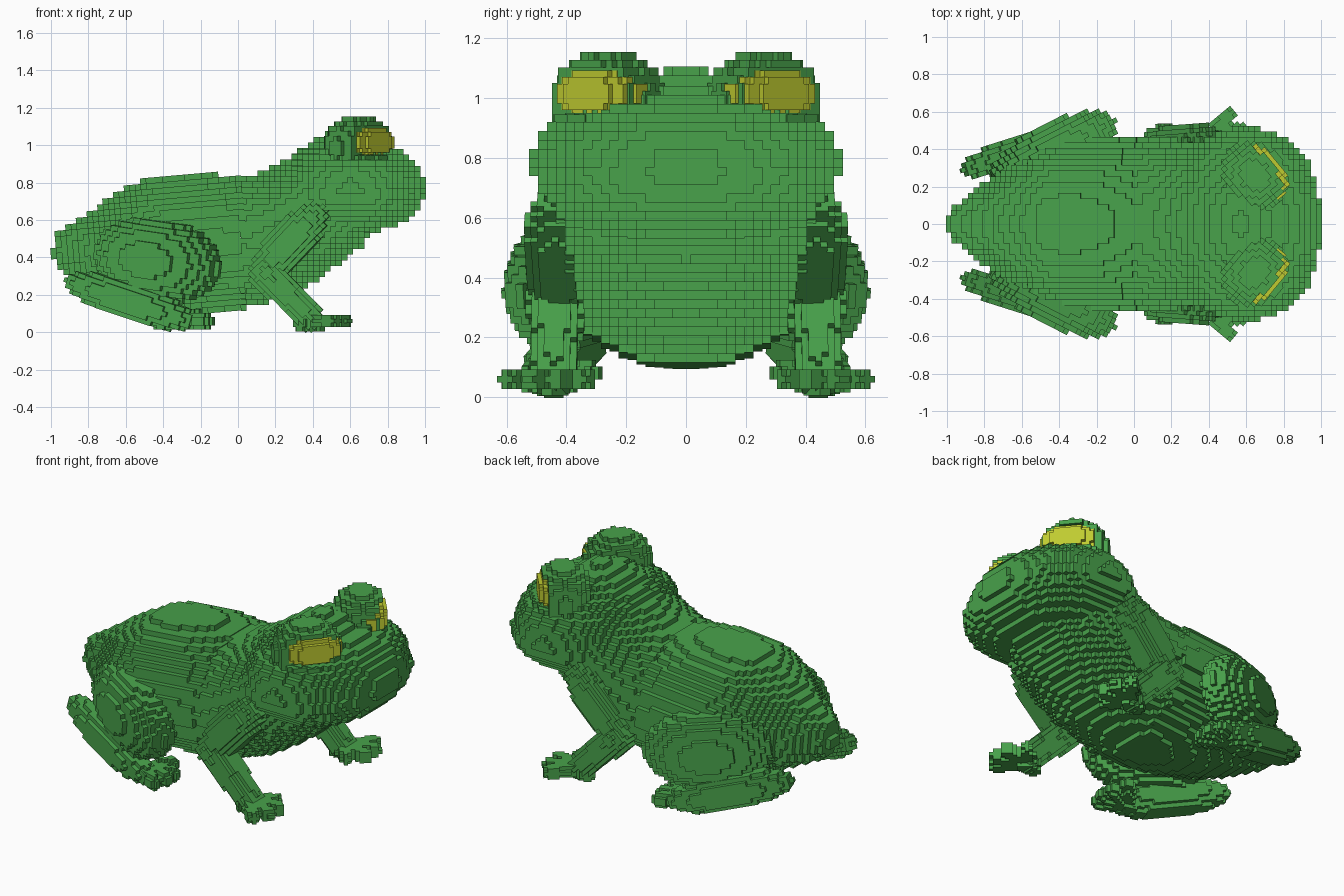
import bpy
from math import radians, ceil
from mathutils import Matrix, Vector

if "Cube" in bpy.data.objects:
    bpy.data.objects.remove(bpy.data.objects["Cube"])


def material(name, rgb):
    m = bpy.data.materials.new(name)
    m.diffuse_color = (*rgb, 1)
    m.use_nodes = True
    m.node_tree.nodes["Principled BSDF"].inputs["Base Color"].default_value = m.diffuse_color
    return m


GREEN = material("green skin", (0.065, 0.36, 0.07))
YELLOW = material("yellow eye", (0.52, 0.60, 0.03))
SIDES = []
for ax in range(3):
    for s in (-1, 1):
        d = [0, 0, 0]
        d[ax] = s
        quad = []
        for u, v in ((0, 0), (1, 0), (1, 1), (0, 1)):
            c = [0, 0, 0]
            c[ax] = (s + 1) // 2
            c[(ax + 1) % 3], c[(ax + 2) % 3] = u, v
            quad.append(tuple(c))
        SIDES.append((tuple(d), quad if s > 0 else quad[::-1]))


def voxels(name, inside, size, frame, step=0.03, mat=GREEN, mirror=False):
    """Fill a solid with cubes on the grid of 'frame', keeping outer faces only."""
    n = [ceil(s / step) + 1 for s in size]
    cells = {(i, j, k)
             for i in range(-n[0], n[0] + 1)
             for j in range(-n[1], n[1] + 1)
             for k in range(-n[2], n[2] + 1)
             if inside(Vector((i, j, k)) * step)}
    index, faces = {}, []
    for c in sorted(cells):
        for d, quad in SIDES:
            if tuple(a + b for a, b in zip(c, d)) not in cells:
                faces.append([index.setdefault(tuple(a + b for a, b in zip(c, q)), len(index))
                              for q in quad])
    half = Vector((0.5, 0.5, 0.5))
    verts = [frame @ ((Vector(p) - half) * step) for p in index]
    me = bpy.data.meshes.new(name)
    me.from_pydata(verts, [], faces)
    me.materials.append(mat)
    ob = bpy.data.objects.new(name, me)
    bpy.context.collection.objects.link(ob)
    if mirror:
        m = ob.modifiers.new("mirror", 'MIRROR')
        m.use_axis = (False, True, False)
        m.use_mirror_merge = False
    return ob


def frame_at(center, direction=(1, 0, 0)):
    rot = Vector(direction).to_track_quat('X', 'Z').to_matrix().to_4x4()
    return Matrix.Translation(center) @ rot


def ellipsoid(name, center, radii, direction=(1, 0, 0), power=2.0, low=None, cut=None, **kw):
    """Ellipsoid, optionally boxier below its middle ('low') or with a hollow ('cut')."""
    def inside(p):
        if cut and cut(p):
            return False
        e = low if low and p.z < 0 else power
        return sum(abs(a / r) ** e for a, r in zip(p, radii)) <= 1
    return voxels(name, inside, radii, frame_at(center, direction), **kw)


def lofted(name, stations, frame, size, step=0.03, power=2.0):
    """Solid with oval sections; stations are (x, top, bottom, half width)."""
    def inside(p):
        w = frame @ p
        for a, b in zip(stations, stations[1:]):
            if a[0] <= w.x <= b[0]:
                t = (w.x - a[0]) / (b[0] - a[0])
                top, bot, wid = (a[i] + (b[i] - a[i]) * t for i in (1, 2, 3))
                z = (w.z - (top + bot) / 2) / ((top - bot) / 2)
                return abs(z) ** power + abs(w.y / wid) ** power <= 1
        return False
    return voxels(name, inside, size, frame, step)


def limb(name, bones, frame, size, step=0.022):
    """Union of tapered capsules (start, end, start radius, end radius)."""
    bones = [(Vector(a), Vector(b), r, s) for a, b, r, s in bones]

    def inside(p):
        w = frame @ p
        for a, b, r, s in bones:
            t = max(0, min(1, (w - a).dot(b - a) / (b - a).length_squared))
            if (w - a.lerp(b, t)).length <= r + (s - r) * t:
                return True
        return False
    return voxels(name, inside, size, frame, step, mirror=True)


# Rear body, on a slightly tilted grid
lofted("rear_body", [(-.99, .52, .39, .06), (-.95, .55, .34, .10), (-.9, .58, .30, .14),
                     (-.8, .64, .25, .22), (-.7, .71, .21, .30), (-.6, .77, .18, .36),
                     (-.5, .825, .15, .41), (-.35, .85, .12, .445), (-.15, .85, .10, .46),
                     (.03, .83, .11, .455)],
       Matrix.Translation((-.48, 0, .48)) @ Matrix.Rotation(radians(-5), 4, 'Y'), (.58, .5, .5))

# Chest and neck
lofted("chest", [(.02, .83, .12, .45), (.15, .865, .155, .455), (.3, .95, .205, .455),
                 (.4, 1.03, .265, .45), (.5, 1.085, .335, .43), (.58, 1.1, .39, .42),
                 (.66, 1.07, .46, .37), (.72, .82, .52, .3), (.76, .72, .56, .2)],
       Matrix.Translation((.36, 0, .58)), (.42, .5, .5))

# Head
ellipsoid("head", (.60, 0, .785), (.40, .515, .255), power=2.0, low=2.35)

# Eye bulges and eyes, turned outward
turn = (.77, .64, 0)
ellipsoid("eye_bulge", (.645, .26, .985), (.165, .19, .175), turn, power=2.1, mirror=True,
          step=.026, cut=lambda p: p.x > .10 and abs(p.z - .03) < .075 and abs(p.y) < .15)
ellipsoid("eye", (.685, .272, 1.015), (.105, .16, .085), turn, power=2.4, step=.022,
          mat=YELLOW, mirror=True)

# Front legs
ellipsoid("upper_arm", (.275, .425, .48), (.275, .12, .115), (.68, .05, .72),
          step=.024, mirror=True)
limb("forearm", [((.15, .435, .32), (.39, .44, .075), .095, .07)],
     frame_at((.27, .44, .2), (.24, .005, -.245)), (.3, .14, .14))
limb("front_foot", [((.36, .44, .05), (.43, .45, .055), .055, .05),
                    ((.40, .46, .06), (.505, .58, .06), .04, .038),
                    ((.40, .46, .06), (.56, .51, .06), .04, .038),
                    ((.40, .44, .06), (.56, .42, .06), .04, .038),
                    ((.38, .43, .06), (.49, .345, .06), .04, .036)],
     frame_at((.45, .45, .06), (.77, .64, 0)), (.25, .25, .1))

# Hind legs
ellipsoid("thigh", (-.43, .385, .385), (.37, .155, .22), (.88, .45, -.13),
          step=.028, mirror=True)
ellipsoid("shin", (-.575, .395, .165), (.385, .095, .10), (.6, .19, -.2),
          step=.025, mirror=True)
limb("hind_foot", [((-.40, .45, .06), (-.28, .45, .065), .055, .05),
                   ((-.30, .46, .065), (-.19, .535, .06), .04, .036),
                   ((-.30, .45, .065), (-.165, .46, .06), .042, .036),
                   ((-.30, .44, .065), (-.17, .38, .06), .042, .036),
                   ((-.32, .43, .07), (-.22, .32, .085), .04, .036)],
     frame_at((-.27, .44, .07), (.95, .3, 0)), (.25, .25, .1))
